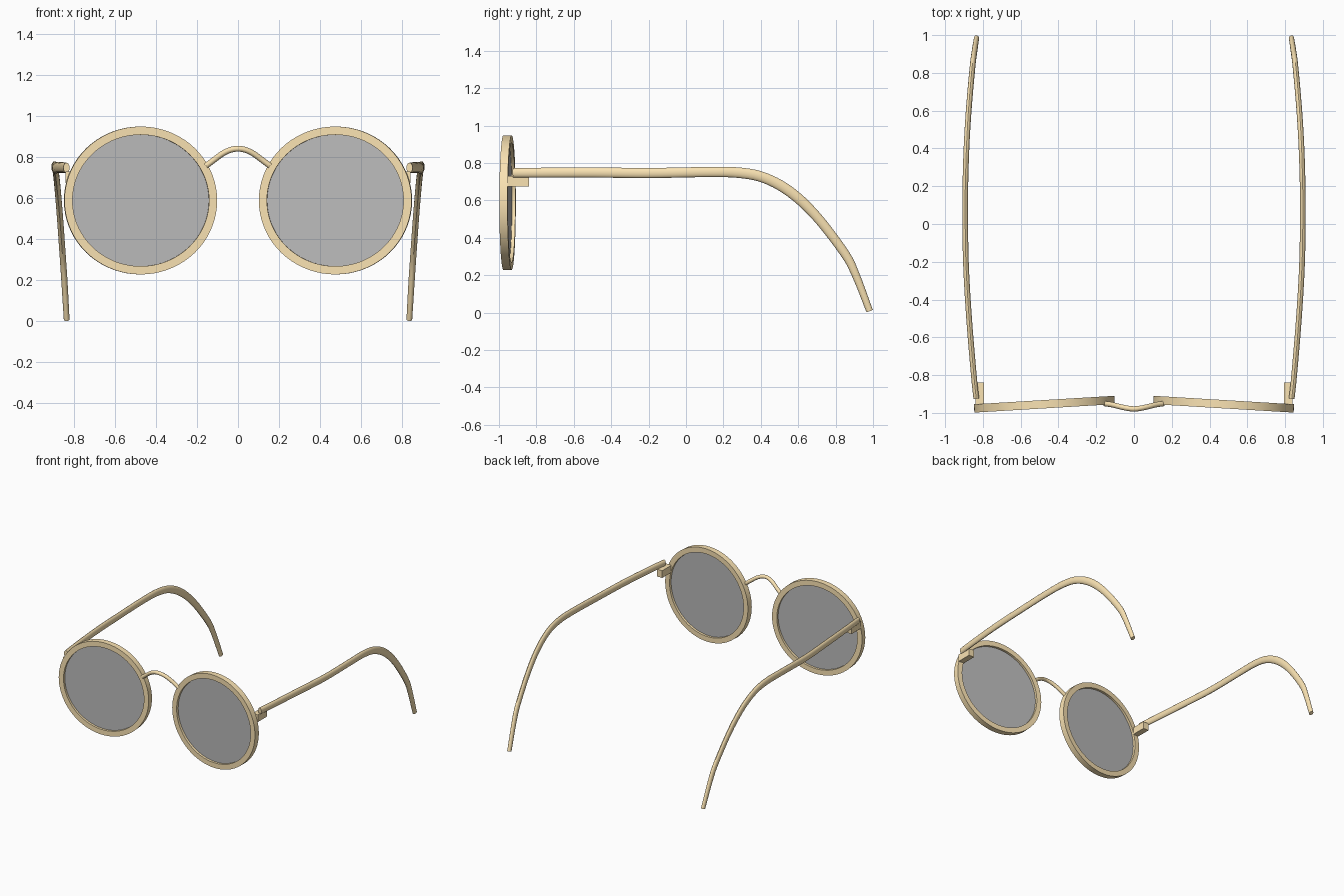
import bpy, bmesh, math
from mathutils import Vector, Matrix

if "Cube" in bpy.data.objects:
    bpy.data.objects.remove(bpy.data.objects["Cube"])


def material(name, color):
    m = bpy.data.materials.new(name)
    m.diffuse_color = color
    m.use_nodes = True
    m.node_tree.nodes["Principled BSDF"].inputs["Base Color"].default_value = m.diffuse_color
    return m


FRAME = material("pale_frame", (0.96, 0.77, 0.45, 1))
LENS = material("grey_lens", (0.5, 0.5, 0.5, 1))


def finish(bm, name, mat):
    bmesh.ops.recalc_face_normals(bm, faces=bm.faces)
    me = bpy.data.meshes.new(name)
    bm.to_mesh(me)
    bm.free()
    ob = bpy.data.objects.new(name, me)
    bpy.context.collection.objects.link(ob)
    me.materials.append(mat)
    bpy.ops.object.select_all(action='DESELECT')
    ob.select_set(True)
    bpy.context.view_layer.objects.active = ob
    bpy.ops.object.shade_smooth_by_angle(angle=math.radians(35))
    return ob


def bridge_rings(bm, rings, closed):
    n = len(rings[0])
    for k in range(len(rings) if closed else len(rings) - 1):
        a, b = rings[k], rings[(k + 1) % len(rings)]
        for i in range(n):
            j = (i + 1) % n
            bm.faces.new((a[i], a[j], b[j], b[i]))


def catmull(pts, steps=5):
    p = [Vector(q) for q in pts]
    p = [2 * p[0] - p[1]] + p + [2 * p[-1] - p[-2]]
    out = []
    for i in range(1, len(p) - 2):
        a, b, c, d = p[i - 1:i + 3]
        for s in range(steps):
            t = s / steps
            out.append(0.5 * (2 * b + (c - a) * t + (2 * a - 5 * b + 4 * c - d) * t * t
                              + (3 * b - a - 3 * c + d) * t ** 3))
    return out + [p[-2]]


def sweep(name, pts, side, sides=16):
    """Oval tube along (x, y, z, half width, half height) stations."""
    path = catmull(pts)
    bm = bmesh.new()
    rings = []
    for i, q in enumerate(path):
        t = (path[min(i + 1, len(path) - 1)] - path[max(i - 1, 0)]).to_3d().normalized()
        up = t.cross(Vector(side)).normalized()
        across = up.cross(t)
        ring = []
        for k in range(sides):
            a = 2 * math.pi * k / sides
            ring.append(bm.verts.new(q.to_3d() + across * q[3] * math.cos(a) + up * q[4] * math.sin(a)))
        rings.append(ring)
    bridge_rings(bm, rings, False)
    bm.faces.new(rings[0])
    bm.faces.new(rings[-1])
    return finish(bm, name, FRAME)


def ellipse(bm, rx, rz, y, n=72):
    return [bm.verts.new((rx * math.cos(2 * math.pi * i / n), y, rz * math.sin(2 * math.pi * i / n)))
            for i in range(n)]


def place(bm, s):
    # each eye wraps slightly, outer edge forward
    rot = Matrix.Rotation(-s * math.atan(0.06), 4, 'Z')
    bmesh.ops.transform(bm, verts=bm.verts,
                        matrix=Matrix.Translation((s * 0.4745, -0.954, 0.588)) @ rot)


# temple stations: x, y, z, half width, half height
TEMPLE = [(0.835, -0.925, 0.747, 0.015, 0.025), (0.848, -0.80, 0.748, 0.015, 0.026),
          (0.873, -0.50, 0.749, 0.015, 0.027), (0.890, -0.20, 0.746, 0.015, 0.027),
          (0.894, 0.10, 0.751, 0.015, 0.027), (0.891, 0.28, 0.748, 0.015, 0.028),
          (0.886, 0.42, 0.720, 0.015, 0.028), (0.878, 0.56, 0.643, 0.015, 0.028),
          (0.867, 0.70, 0.511, 0.015, 0.026), (0.853, 0.85, 0.314, 0.015, 0.024),
          (0.845, 0.91, 0.195, 0.015, 0.021), (0.834, 0.982, 0.008, 0.014, 0.018)]

for s, tag in ((-1, "left"), (1, "right")):
    # rim: flat ring with a square section
    bm = bmesh.new()
    h = 0.022
    rings = [ellipse(bm, rx, rz, y) for rx, rz, y in
             ((0.3725, 0.36, -h), (0.3725, 0.36, h), (0.333, 0.32, h), (0.333, 0.32, -h))]
    bridge_rings(bm, rings, True)
    place(bm, s)
    finish(bm, tag + "_rim", FRAME)

    # lens: thin disc seated in the rim
    bm = bmesh.new()
    rings = [ellipse(bm, 0.334, 0.321, y) for y in (-0.004, 0.004)]
    bridge_rings(bm, rings, False)
    for r in rings:
        bm.faces.new(r)
    place(bm, s)
    finish(bm, tag + "_lens", LENS)

    # hinge block behind the rim
    bm = bmesh.new()
    bmesh.ops.create_cube(bm, size=1)
    bmesh.ops.transform(bm, verts=bm.verts, matrix=Matrix.Translation((s * 0.816, -0.897, 0.701))
                        @ Matrix.Diagonal((0.046, 0.116, 0.056, 1)))
    finish(bm, tag + "_hinge", FRAME)

    # temple arm with curved ear hook
    sweep(tag + "_temple", [(s * p[0],) + p[1:] for p in TEMPLE], (1, 0, 0))

# nose bridge
half = [(0.155, -0.951, 0.757), (0.115, -0.957, 0.787), (0.075, -0.967, 0.816), (0.037, -0.975, 0.834)]
pts = [(-x, y, z) for x, y, z in half] + [(0, -0.979, 0.840)] + half[::-1]
sweep("nose_bridge", [p + (0.014, 0.014) for p in pts], (0, 1, 0))
